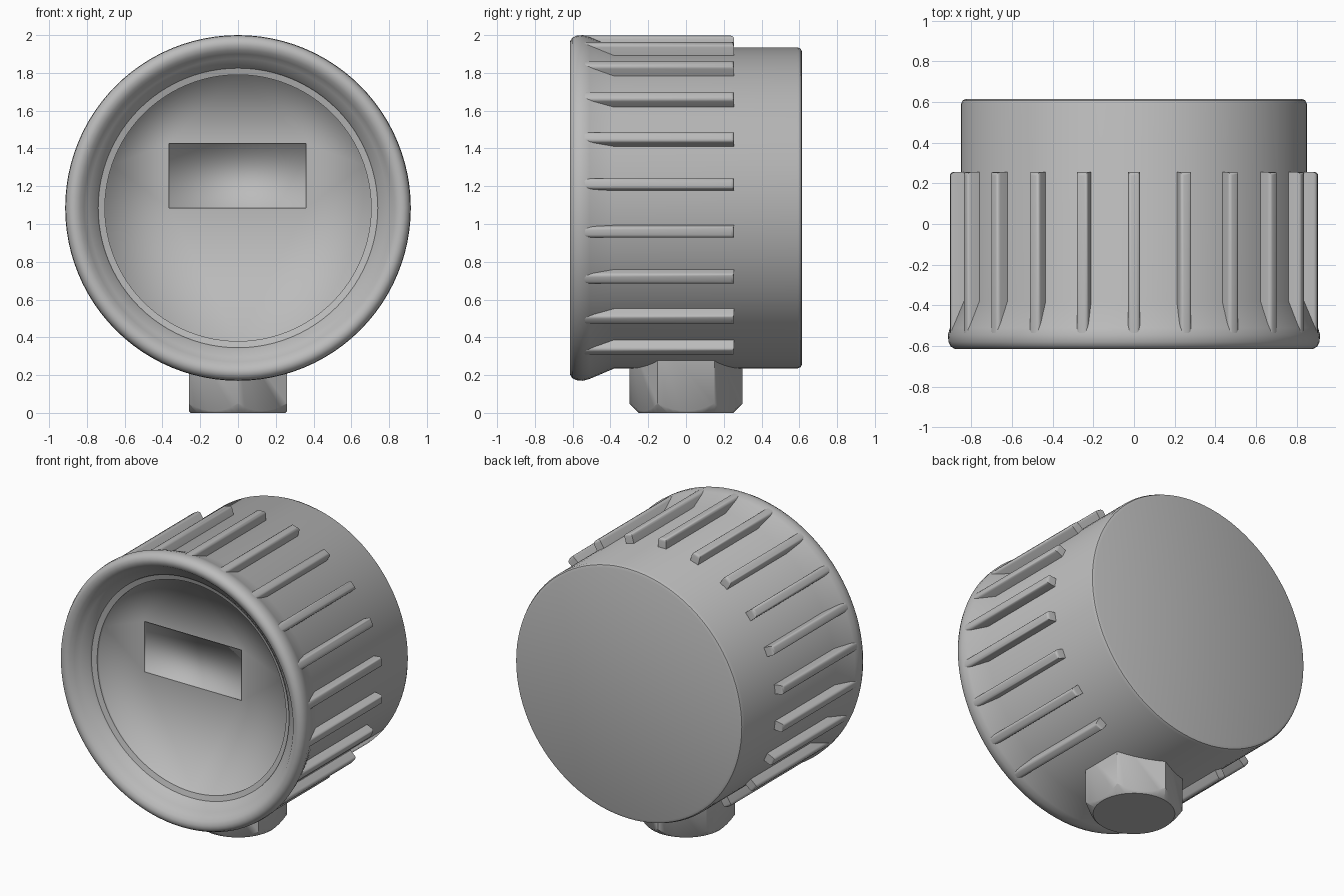
import bpy, bmesh, math
from mathutils import Matrix, Vector

old = bpy.data.objects.get("Cube")
if old:
    bpy.data.objects.remove(old, do_unlink=True)

CENTRE = Vector((0, 0, 1.085))
SIDES = 96

grey = bpy.data.materials.new("light_grey")
grey.use_nodes = True
grey.diffuse_color = (0.5, 0.5, 0.5, 1)
grey.node_tree.nodes["Principled BSDF"].inputs["Base Color"].default_value = (0.5, 0.5, 0.5, 1)


def finish(name, bm, angle=40):
    """Turn a bmesh into a shaded object."""
    mesh = bpy.data.meshes.new(name)
    bm.to_mesh(mesh)
    bm.free()
    mesh.materials.append(grey)
    obj = bpy.data.objects.new(name, mesh)
    bpy.context.collection.objects.link(obj)
    bpy.ops.object.select_all(action="DESELECT")
    obj.select_set(True)
    bpy.context.view_layer.objects.active = obj
    bpy.ops.object.shade_smooth_by_angle(angle=math.radians(angle))
    return obj


def ring(bm, r, y):
    return [bm.verts.new(CENTRE + Vector((r * math.cos(a), y, r * math.sin(a))))
            for a in (2 * math.pi * i / SIDES for i in range(SIDES))]


def bridge(bm, a, b):
    n = len(a)
    for i in range(n):
        bm.faces.new((a[i], a[(i + 1) % n], b[(i + 1) % n], b[i]))


# Housing: lathed cup with flared rounded rim, profile as (radius, y) from back to dial seat
profile = [(0.825, 0.615), (0.842, 0.608), (0.85, 0.59), (0.85, -0.38), (0.905, -0.51),
           (0.915, -0.545), (0.912, -0.58), (0.9, -0.603), (0.88, -0.615), (0.86, -0.615),
           (0.835, -0.605), (0.815, -0.58), (0.79, -0.555), (0.745, -0.52),
           (0.74, -0.505), (0.705, -0.495)]
bm = bmesh.new()
rings = [ring(bm, r, y) for r, y in profile]
for a, b in zip(rings, rings[1:]):
    bridge(bm, a, b)
bm.faces.new(rings[0])
bmesh.ops.recalc_face_normals(bm, faces=bm.faces)
finish("housing", bm)

# Dial: flat disc with a rectangular opening, blended softly into its short wall
DIAL_Y, X0, X1, Z0, Z1 = -0.475, -0.365, 0.36, 1.085, 1.425


def rectangle(bm, y):
    return [bm.verts.new((x, y, z)) for x, z in ((X0, Z0), (X1, Z0), (X1, Z1), (X0, Z1))]


bm = bmesh.new()
edge = ring(bm, 0.705, DIAL_Y)
hole = rectangle(bm, DIAL_Y)
edges = [bm.edges.new((loop[i - 1], loop[i])) for loop in (edge, hole) for i in range(len(loop))]
bmesh.ops.triangle_fill(bm, edges=edges, use_beauty=True, normal=(0, -1, 0))
bridge(bm, ring(bm, 0.705, -0.495), edge)
bmesh.ops.recalc_face_normals(bm, faces=bm.faces)
if min(bm.faces, key=lambda f: f.calc_center_median().xz.length).normal.y > 0:
    bmesh.ops.reverse_faces(bm, faces=bm.faces)
finish("dial", bm, 180)

# Display window: shallow pan behind the dial opening
bm = bmesh.new()
front, back = rectangle(bm, DIAL_Y), rectangle(bm, DIAL_Y + 0.02)
bridge(bm, back, front)
bm.faces.new(back)
bmesh.ops.recalc_face_normals(bm, faces=bm.faces)
bm.faces.ensure_lookup_table()
if bm.faces[-1].normal.y > 0:
    bmesh.ops.reverse_faces(bm, faces=bm.faces)
finish("display_window", bm, 180)

# Grip ribs: evenly spaced around the housing, left out beside the fitting
COUNT = 22
bm = bmesh.new()
for i in range(COUNT):
    angle = 2 * math.pi * i / COUNT
    if abs(angle - math.pi) < 0.4:
        continue
    box = bmesh.ops.create_cube(bm, size=1)["verts"]
    bmesh.ops.scale(bm, vec=(0.06, 0.81, 0.1), verts=box)
    bmesh.ops.translate(bm, vec=(0, -0.15, 0.862), verts=box)
    # Round the rear end and soften the long outer edges
    outer = [e for e in {e for v in box for e in v.link_edges}
             if all(v.co.z > 0.9 for v in e.verts) and any(v.co.y > 0 for v in e.verts)]
    rounded = bmesh.ops.bevel(bm, geom=outer, offset=0.018, segments=3,
                              profile=0.5, affect="EDGES")
    verts = {v for v in box if v.is_valid} | set(rounded["verts"])
    bmesh.ops.transform(bm, verts=list(verts),
                        matrix=Matrix.Translation(CENTRE) @ Matrix.Rotation(angle, 4, "Y"))
finish("grip_ribs", bm)

# Hex fitting: prism whose lower corners are trimmed by a cone
bm = bmesh.new()
bmesh.ops.create_cone(bm, cap_ends=True, segments=6, radius1=0.3, radius2=0.3, depth=0.4,
                      matrix=Matrix.Translation((0, 0, 0.2)) @ Matrix.Rotation(math.pi / 2, 4, "Z"))
# Put one pair of corners on the front-back axis
if max(v.co.x for v in bm.verts) > 0.28:
    bmesh.ops.rotate(bm, verts=bm.verts, matrix=Matrix.Rotation(math.pi / 6, 3, "Z"))
nut = finish("hex_fitting", bm, 30)
bm = bmesh.new()
bmesh.ops.create_cone(bm, cap_ends=True, segments=48, radius1=0.25, radius2=0.75, depth=0.5,
                      matrix=Matrix.Translation((0, 0, 0.25)))
cutter = finish("chamfer_cutter", bm)
cutter.hide_render = True
cutter.hide_viewport = True
trim = nut.modifiers.new("chamfer", "BOOLEAN")
trim.operation = "INTERSECT"
trim.solver = "EXACT"
trim.object = cutter
